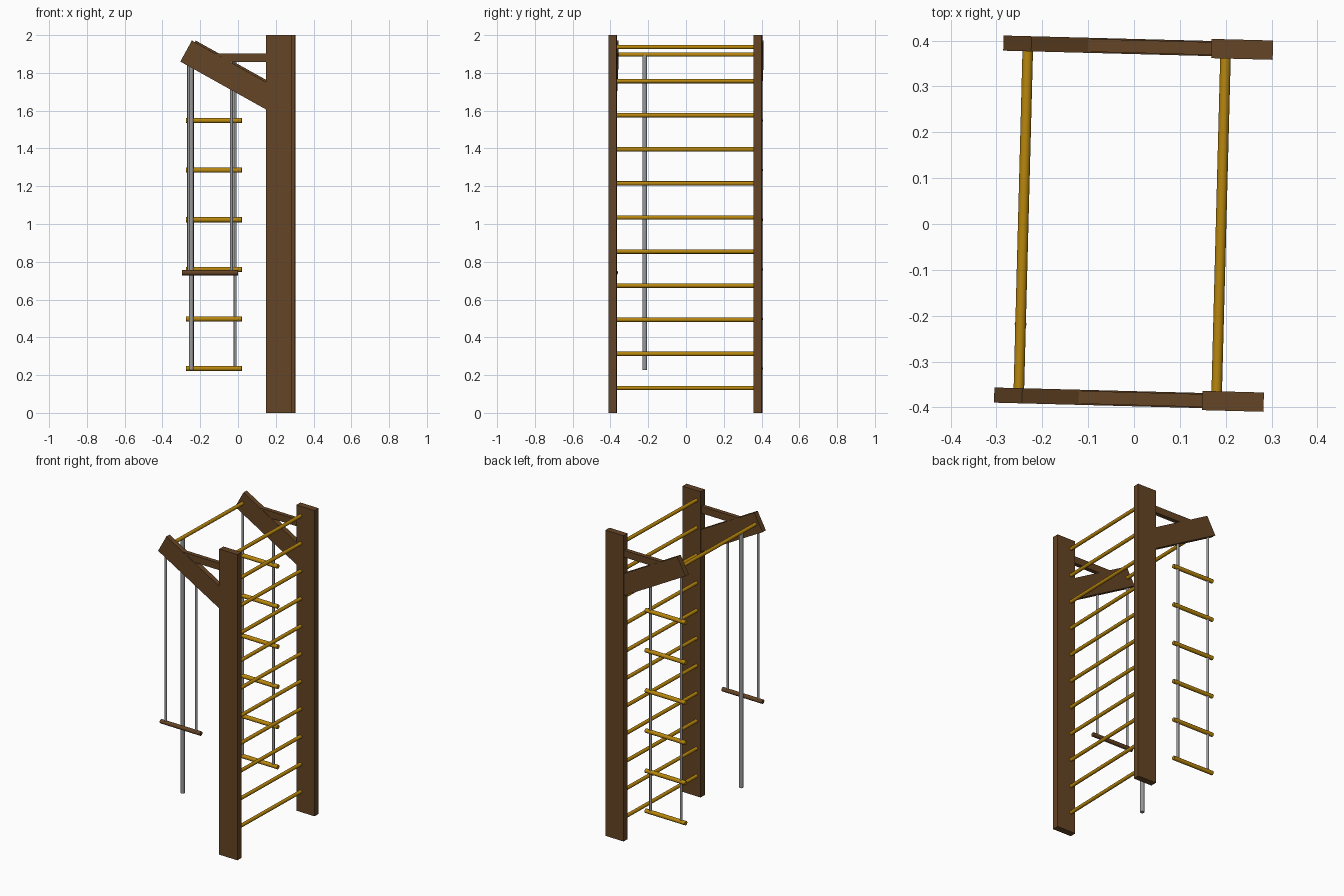
import bpy, bmesh, math
from mathutils import Matrix, Vector

if "Cube" in bpy.data.objects:
    bpy.data.objects.remove(bpy.data.objects["Cube"])

# whole frame is turned very slightly about z
TURN = Matrix.Translation((0, 0.003, 0)) @ Matrix.Rotation(math.radians(-1.5), 4, 'Z')


def material(name, rgb):
    m = bpy.data.materials.new(name)
    m.diffuse_color = (*rgb, 1)
    m.use_nodes = True
    m.node_tree.nodes["Principled BSDF"].inputs["Base Color"].default_value = m.diffuse_color
    return m


BROWN = material("dark_brown_wood", (0.130, 0.058, 0.018))
GOLD = material("golden_wood", (0.479, 0.240, 0.004))
GREY = material("grey_rope", (0.32, 0.32, 0.32))


def finish(name, bm, mat, smooth=False):
    bmesh.ops.recalc_face_normals(bm, faces=bm.faces)
    for f in bm.faces:
        f.smooth = smooth and len(f.verts) == 4
    bm.transform(TURN)
    me = bpy.data.meshes.new(name)
    bm.to_mesh(me)
    bm.free()
    me.materials.append(mat)
    ob = bpy.data.objects.new(name, me)
    bpy.context.collection.objects.link(ob)


def plank(name, profile, y, thick, mat=BROWN):
    """Extrude an x-z outline along y."""
    bm = bmesh.new()
    face = bm.faces.new([bm.verts.new((x, y - thick / 2, z)) for x, z in profile])
    r = bmesh.ops.extrude_face_region(bm, geom=[face])
    bmesh.ops.translate(bm, vec=(0, thick, 0),
                        verts=[v for v in r["geom"] if isinstance(v, bmesh.types.BMVert)])
    finish(name, bm, mat)


def rod(name, a, b, radius, mat):
    a, b = Vector(a), Vector(b)
    d = b - a
    place = Matrix.Translation((a + b) / 2) @ d.to_track_quat('Z', 'Y').to_matrix().to_4x4()
    bm = bmesh.new()
    bmesh.ops.create_cone(bm, cap_ends=True, segments=12, radius1=radius, radius2=radius,
                          depth=d.length, matrix=place)
    finish(name, bm, mat, True)


Y = 0.384      # side frame offset
CX = -0.138    # middle of the hanging parts

# side frames: post, sloping arm, horizontal brace
for side, y in (("front", -Y), ("back", Y)):
    plank(side + "_post", [(0.159, 0), (0.293, 0), (0.293, 2), (0.159, 2)], y, 0.042)
    plank(side + "_arm", [(-0.295, 1.86), (0.165, 1.603), (0.165, 1.748), (-0.234, 1.971)], y, 0.033)
    plank(side + "_brace", [(-0.113, 1.857), (0.165, 1.857), (0.165, 1.902), (-0.113, 1.902)], y, 0.028)

# wall bar rungs
for i in range(11):
    z = 0.132 + 0.1805 * i
    rod(f"wall_rung_{i + 1}", (0.19, -Y + 0.01, z), (0.19, Y - 0.01, z), 0.0115, GOLD)

# outer bar with single climbing rope
rod("outer_bar", (-0.2415, -Y + 0.01, 1.897), (-0.2415, Y - 0.01, 1.897), 0.0115, GOLD)
rod("climbing_rope", (-0.2415, -0.228, 0.228), (-0.2415, -0.228, 1.895), 0.013, GREY)

# rope ladder under the back arm
for i in range(6):
    z = 0.235 + 0.2625 * i
    rod(f"ladder_rung_{i + 1}", (CX - 0.148, Y, z), (CX + 0.148, Y, z), 0.0135, GOLD)

# trapeze under the front arm
rod("trapeze_bar", (CX - 0.148, -Y, 0.742), (CX + 0.148, -Y, 0.742), 0.0135, BROWN)

# ropes of ladder and trapeze
for side, dx in (("left", -0.113), ("right", 0.113)):
    rod(f"ladder_rope_{side}", (CX + dx, Y, 0.235), (CX + dx, Y, 1.857), 0.008, GREY)
    rod(f"trapeze_rope_{side}", (CX + dx, -Y, 0.742), (CX + dx, -Y, 1.857), 0.008, GREY)
